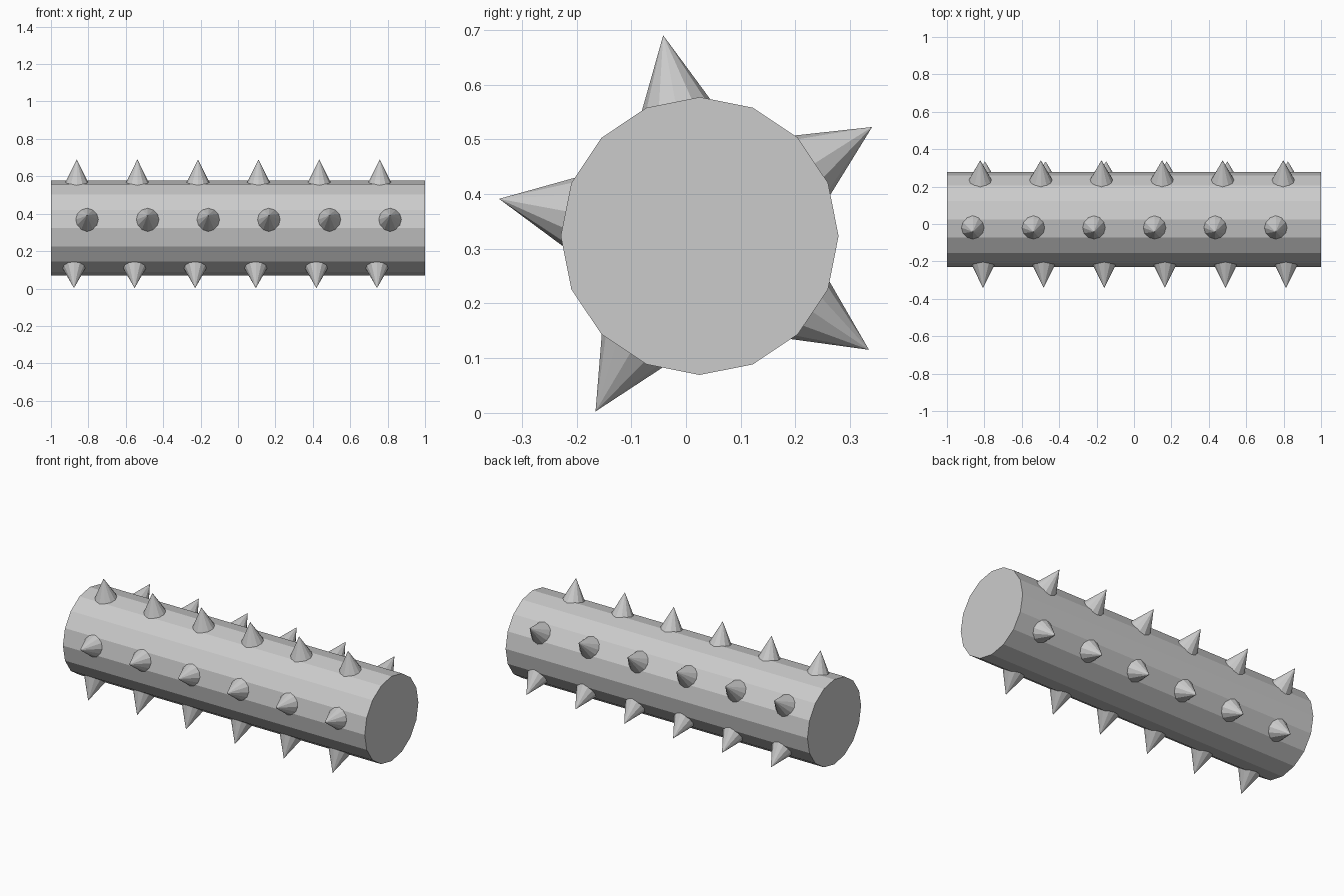
import bpy
from math import cos, sin, radians
from mathutils import Vector

if "Cube" in bpy.data.objects:
    bpy.data.objects.remove(bpy.data.objects["Cube"])

CY, CZ, R = 0.025, 0.323, 0.254   # roller axis and radius
BASE, TIP, SPIKE_R = 0.232, 0.373, 0.069
PITCH = 0.324

# Roller body: 16-sided cylinder along x, one corner straight up
bpy.ops.mesh.primitive_cylinder_add(vertices=16, radius=R, depth=2,
                                    location=(0, CY, CZ),
                                    rotation=(0, radians(90), 0))
bpy.context.object.name = "roller_body"


def spike(name, x, angle):
    """Cone pointing radially outward; angle measured from +y towards +z."""
    d = Vector((0, cos(radians(angle)), sin(radians(angle))))
    pos = Vector((x, CY, CZ)) + d * (BASE + TIP) / 2
    bpy.ops.mesh.primitive_cone_add(vertices=12, radius1=SPIKE_R, radius2=0,
                                    depth=TIP - BASE, location=pos,
                                    rotation=d.to_track_quat('Z', 'Y').to_euler())
    bpy.context.object.name = name


# Five unevenly placed rows of six spikes: (row name, angle, first x)
rows = [("top", 100.3, -0.862), ("back_upper", 32.3, -0.822),
        ("back_lower", 326.1, -0.797), ("bottom", 239.3, -0.877),
        ("front", 169.5, -0.807)]
for row, angle, x0 in rows:
    for i in range(6):
        spike(f"{row}_spike_{i + 1}", x0 + i * PITCH, angle)
